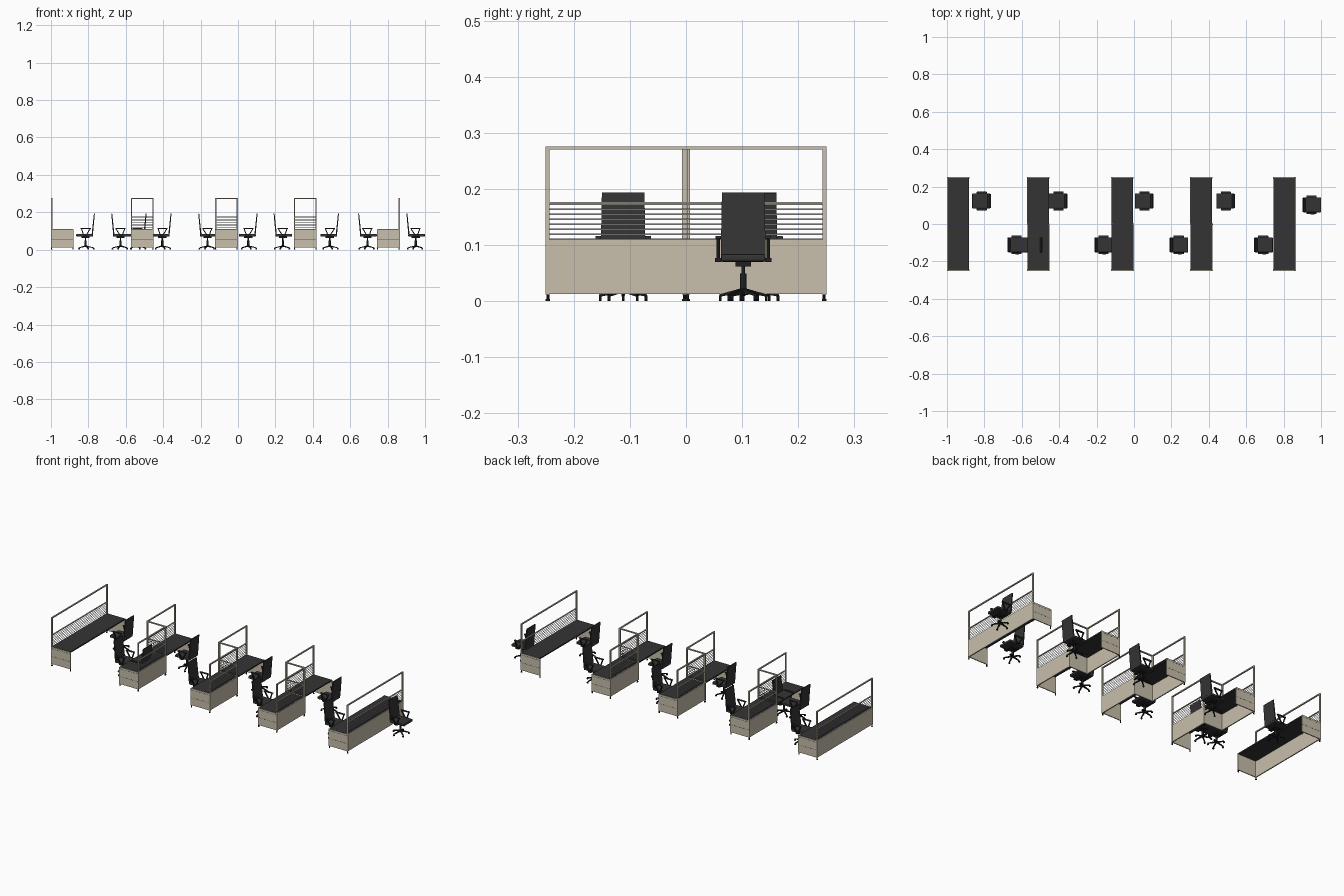
import bpy, bmesh, math
from mathutils import Vector, Matrix

if "Cube" in bpy.data.objects:
    bpy.data.objects.remove(bpy.data.objects["Cube"])


def material(name, r, g, b):
    m = bpy.data.materials.new(name)
    m.diffuse_color = (r, g, b, 1)
    m.use_nodes = True
    m.node_tree.nodes["Principled BSDF"].inputs["Base Color"].default_value = m.diffuse_color
    return m


BEIGE = material("beige_laminate", 0.58, 0.52, 0.41)
DARK = material("charcoal", 0.034, 0.034, 0.035)
BLACK = material("black_plastic", 0.014, 0.014, 0.015)
GREY = material("perforated_grey", 0.40, 0.40, 0.40)
SEAM = material("seam_brown", 0.12, 0.105, 0.085)


def finish(name, bm, mat):
    bmesh.ops.recalc_face_normals(bm, faces=bm.faces[:])
    me = bpy.data.meshes.new(name)
    bm.to_mesh(me)
    bm.free()
    me.materials.append(mat)
    ob = bpy.data.objects.new(name, me)
    bpy.context.collection.objects.link(ob)
    return ob


def box(name, lo, hi, mat, bevel=0):
    bm = bmesh.new()
    bmesh.ops.create_cube(bm, size=1)
    for v in bm.verts:
        v.co = [lo[i] + (v.co[i] + 0.5) * (hi[i] - lo[i]) for i in range(3)]
    if bevel:
        bmesh.ops.bevel(bm, geom=bm.edges[:], offset=bevel, segments=2, affect='EDGES', profile=0.5)
    return finish(name, bm, mat)


def bar(name, p, q, w, h, mat, w2=None, h2=None):
    """Rectangular bar from p to q, w across and h in the other direction, with optional taper."""
    p, q = Vector(p), Vector(q)
    d = (q - p).normalized()
    up = Vector((0, 0, 1)) if abs(d.z) < 0.8 else Vector((1, 0, 0))
    s = d.cross(up).normalized()
    t = s.cross(d)
    bm = bmesh.new()
    rings = []
    for c, a, b in ((p, w, h), (q, w2 or w, h2 or h)):
        rings.append([bm.verts.new(c + s * i * a / 2 + t * j * b / 2)
                      for i, j in ((-1, -1), (1, -1), (1, 1), (-1, 1))])
    bm.faces.new(rings[0])
    bm.faces.new(rings[1])
    for i in range(4):
        k = (i + 1) % 4
        bm.faces.new((rings[0][i], rings[0][k], rings[1][k], rings[1][i]))
    return finish(name, bm, mat)


def cylinder(name, centre, r, depth, mat, axis='Z', sides=12):
    bm = bmesh.new()
    m = Matrix.Translation(centre)
    if axis != 'Z':
        m = m @ Matrix.Rotation(math.pi / 2, 4, 'X' if axis == 'Y' else 'Y')
    bmesh.ops.create_cone(bm, cap_ends=True, segments=sides, radius1=r, radius2=r, depth=depth, matrix=m)
    return finish(name, bm, mat)


# ---------- partitions ----------
T = 0.007      # frame thickness
TOP = 0.276
DESK = 0.110
RAIL = 0.175


def perforated(name, length, z0, z1, place):
    """Thin sheet with a regular grid of square holes."""
    nx, nz = max(1, round(length / 0.0085)), round((z1 - z0) / 0.0085)
    bm = bmesh.new()
    grid = [[bm.verts.new(place(length * i / nx, 0, z0 + (z1 - z0) * j / nz))
             for j in range(nz + 1)] for i in range(nx + 1)]
    for i in range(nx):
        for j in range(nz):
            bm.faces.new((grid[i][j], grid[i + 1][j], grid[i + 1][j + 1], grid[i][j + 1]))
    cells = bm.faces[:]
    bmesh.ops.inset_individual(bm, faces=cells, thickness=0.0028)
    bmesh.ops.delete(bm, geom=cells, context='FACES')
    ob = finish(name, bm, GREY)
    mod = ob.modifiers.new("thickness", 'SOLIDIFY')
    mod.thickness = 0.003
    mod.offset = 0


def partition(x, y, length, along_y, feet=(0, 1)):
    """Framed screen: solid base, perforated band, open upper frame."""
    def place(u, v, z):
        return (x + v, y + u, z) if along_y else (x + u, y + v, z)

    def part(name, u0, u1, z0, z1, t, mat=BEIGE):
        a, b = place(u0, -t / 2, z0), place(u1, t / 2, z1)
        box(name, [min(i) for i in zip(a, b)], [max(i) for i in zip(a, b)], mat)

    part("screen_base_panel", T, length - T, 0.013, DESK, 0.006)
    part("screen_top_rail", 0, length, TOP - 0.006, TOP, T)
    part("screen_mid_rail", T, length - T, RAIL - 0.002, RAIL + 0.002, T)
    for u in (0, length - T):
        part("screen_post", u, u + T, 0.012, TOP - 0.006, T)
    perforated("perforated_panel", length - 2 * T, DESK, RAIL - 0.002,
               lambda u, v, z: place(u + T, v, z))
    for f in feet:
        c = place(T / 2 + f * (length - T), 0, 0)
        cylinder("screen_foot", (c[0], c[1], 0.008), 0.0018, 0.010, BLACK, sides=8)
        cylinder("screen_foot_pad", (c[0], c[1], 0.002), 0.004, 0.004, BLACK)


# ---------- desks ----------
W = 0.122


def desk(x0, kind):
    x1 = x0 + W
    xl, xr = x0 + T / 2, x1 - T / 2
    box("desk_top", (x0 + 0.004, -0.247, DESK - 0.007), (x1 - 0.004, 0.247, DESK), DARK)
    for s in (-1, 1):
        ys = sorted((s * 0.250, s * 0.245))
        box("desk_end_panel", (x0 + 0.001, ys[0], 0.013), (x1 - 0.001, ys[1], DESK - 0.001), BEIGE)
        # thin joint lines on the end panel
        ys = sorted((s * 0.2495, s * 0.2504))
        for z in (0.055, 0.099):
            box("end_panel_seam", (x0 + 0.004, ys[0], z), (x1 - 0.004, ys[1], z + 0.0015), SEAM)
        for x in (xl, xr):
            cylinder("desk_foot", (x, s * 0.246, 0.0065), 0.003, 0.013, BLACK, sides=8)
    if kind == "left":
        partition(xl, -0.25, 0.5, True)
    elif kind == "right":
        partition(xr, -0.25, 0.5, True)
    else:
        # back-to-back workstations: screens on opposite sides joined by a cross screen
        partition(xr, -0.25, 0.25, True)
        partition(xl, 0.0, 0.25, True)
        partition(x0, 0.0, W, False)


desk(-1.0, "left")
for x in (-0.573, -0.123, 0.299):
    desk(x, "double")
desk(0.743, "right")


# ---------- chair (faces +x), then linked copies ----------
def build_chair():
    parts = [box("chair_seat", (-0.040, -0.040, 0.070), (0.050, 0.040, 0.084), DARK, 0.004)]
    parts.append(bar("chair_back", (-0.036, 0, 0.082), (-0.047, 0, 0.193), 0.080, 0.007, DARK, 0.076, 0.005))
    parts.append(box("seat_mechanism", (-0.022, -0.014, 0.062), (0.022, 0.014, 0.071), BLACK))
    parts.append(cylinder("gas_lift_sleeve", (0, 0, 0.034), 0.006, 0.030, BLACK))
    parts.append(cylinder("gas_lift", (0, 0, 0.052), 0.0035, 0.030, BLACK))
    for s in (-1, 1):
        y = s * 0.0445
        parts.append(box("arm_pad", (-0.028, y - 0.005, 0.111), (0.026, y + 0.005, 0.116), DARK, 0.001))
        parts.append(bar("arm_front_strut", (0.008, y, 0.073), (0.022, y, 0.112), 0.006, 0.005, BLACK))
        parts.append(bar("arm_rear_strut", (0.000, y, 0.073), (-0.025, y, 0.112), 0.006, 0.005, BLACK))
        parts.append(box("arm_bracket", (-0.006, y - 0.006, 0.070), (0.014, y + 0.006, 0.077), BLACK))
    for k in range(5):
        a = math.tau * k / 5 + math.pi
        c, n = math.cos(a), math.sin(a)
        parts.append(bar("base_leg", (0, 0, 0.020), (c * 0.044, n * 0.044, 0.010), 0.008, 0.007, BLACK, 0.005, 0.004))
        parts.append(cylinder("caster", (c * 0.043, n * 0.043, 0.005), 0.005, 0.005, BLACK, 'Y', 10))
    return parts


chair_parts = build_chair()
# x, y, facing (+1 looks to +x)
chairs = [(-0.815, 0.123, -1), (-0.405, 0.123, -1), (0.055, 0.123, -1), (0.490, 0.123, -1),
          (-0.628, -0.112, 1), (-0.163, -0.112, 1), (0.240, -0.112, 1), (0.692, -0.112, 1),
          (-0.538, -0.112, -1), (0.950, 0.102, 1)]
for x, y, f in chairs:
    m = Matrix.Translation((x, y, 0)) @ Matrix.Rotation(0 if f > 0 else math.pi, 4, 'Z')
    for p in chair_parts:
        ob = p.copy()
        ob.matrix_world = m
        bpy.context.collection.objects.link(ob)
for p in chair_parts:
    bpy.data.objects.remove(p)
